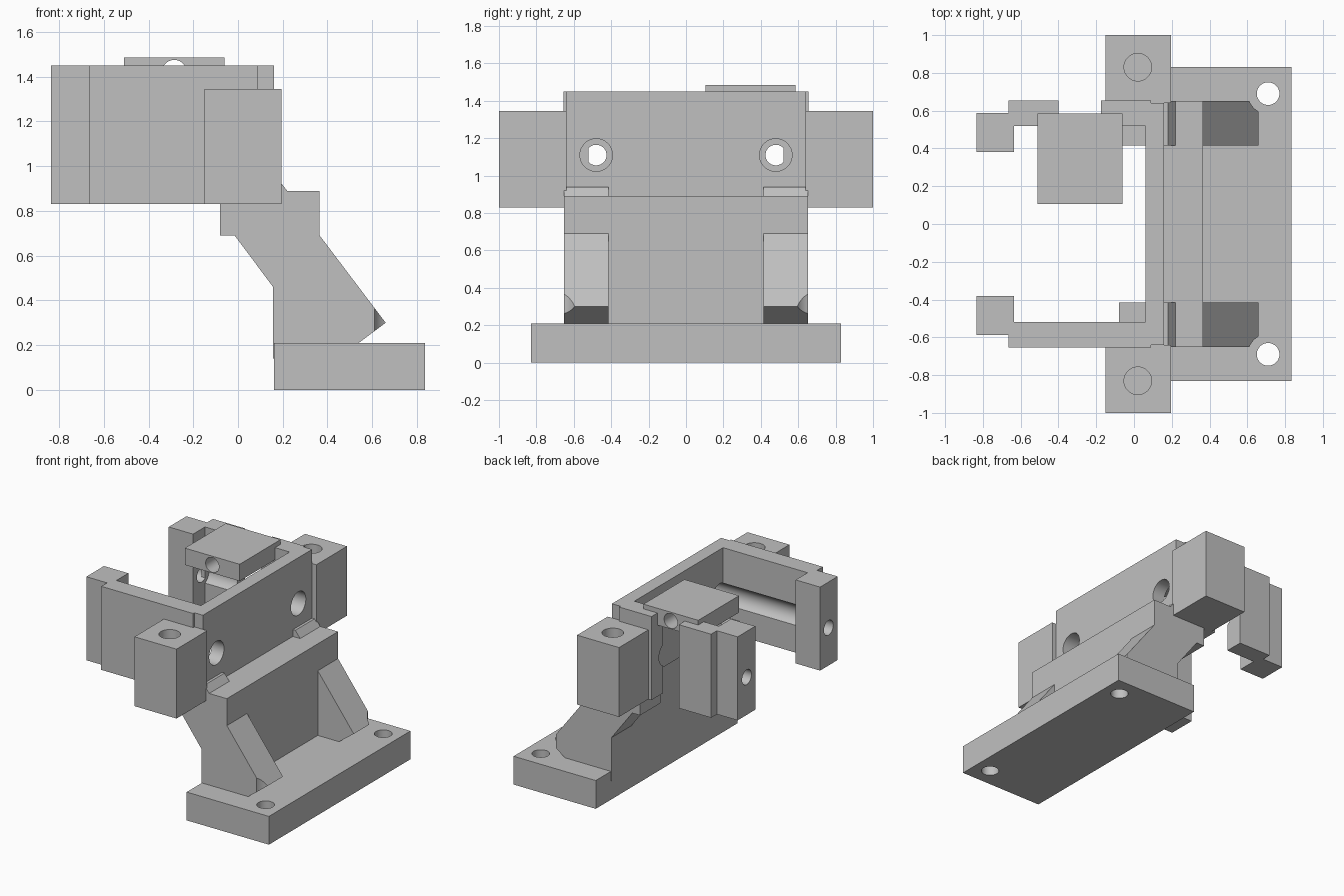
import bpy, bmesh, math
from mathutils import Matrix

if "Cube" in bpy.data.objects:
    bpy.data.objects.remove(bpy.data.objects["Cube"], do_unlink=True)

grey = bpy.data.materials.new("plain grey")
grey.use_nodes = True
COLOUR = (0.53, 0.53, 0.53, 1)
grey.diffuse_color = COLOUR
grey.node_tree.nodes["Principled BSDF"].inputs["Base Color"].default_value = COLOUR


def finish(name, bm):
    bmesh.ops.recalc_face_normals(bm, faces=bm.faces)
    mesh = bpy.data.meshes.new(name)
    bm.to_mesh(mesh)
    bm.free()
    mesh.materials.append(grey)
    ob = bpy.data.objects.new(name, mesh)
    bpy.context.collection.objects.link(ob)
    return ob


def extrude(name, profile, y0, y1):
    """Extrude an x-z profile along y."""
    bm = bmesh.new()
    face = bm.faces.new([bm.verts.new((x, y0, z)) for x, z in profile])
    new = bmesh.ops.extrude_face_region(bm, geom=[face])["geom"]
    verts = [v for v in new if isinstance(v, bmesh.types.BMVert)]
    bmesh.ops.translate(bm, verts=verts, vec=(0, y1 - y0, 0))
    return finish(name, bm)


def box(name, x0, x1, y0, y1, z0, z1):
    return extrude(name, [(x0, z0), (x1, z0), (x1, z1), (x0, z1)], min(y0, y1), max(y0, y1))


def drill(ob, axis, centre, radius, length):
    """Cut a round hole along the given axis."""
    turn = {"X": Matrix.Rotation(math.pi / 2, 4, "Y"),
            "Y": Matrix.Rotation(math.pi / 2, 4, "X"), "Z": Matrix()}[axis]
    bm = bmesh.new()
    bmesh.ops.create_cone(bm, cap_ends=True, segments=48, radius1=radius, radius2=radius,
                          depth=length, matrix=Matrix.Translation(centre) @ turn)
    cutter = finish("hole_cutter", bm)
    cutter.hide_render = True
    mod = ob.modifiers.new("hole", "BOOLEAN")
    mod.operation, mod.solver, mod.object = "DIFFERENCE", "EXACT", cutter
    bpy.context.view_layer.objects.active = ob
    bpy.ops.object.modifier_apply(modifier=mod.name)
    bpy.data.objects.remove(cutter, do_unlink=True)


# Foot plate and upright web
base = box("base_plate", 0.16, 0.835, -0.83, 0.83, 0, 0.21)
box("upright_web", 0.157, 0.365, -0.42, 0.42, 0.14, 0.89)

# Upright back plate of the holder
back = box("holder_plate", 0.06, 0.16, -0.64, 0.64, 0.83, 1.45)

# Side bracket outline, with a hook at the top
bracket = [(-0.08, 0.69), (-0.015, 0.69), (0.157, 0.46), (0.157, 0.14), (0.54, 0.14),
           (0.54, 0.21), (0.66, 0.30), (0.365, 0.69), (0.365, 0.89), (0.22, 0.89),
           (0.18, 0.94), (-0.08, 0.94)]

ROD_Y, ROD_Z = 0.48, 1.11
for side, s in (("left", 1), ("right", -1)):
    drill(base, "Z", (0.71, s * 0.69, 0.1), 0.06, 1)
    drill(back, "X", (0.1, s * ROD_Y, ROD_Z), 0.087, 0.4)

    # Side bracket with clearance for the foot screw
    leg = extrude(f"{side}_bracket", bracket, s * 0.415, s * 0.652)
    drill(leg, "Z", (0.71, s * 0.69, 0.4), 0.107, 1)

    # Post with a blind socket
    post = box(f"{side}_post", -0.15, 0.195, s * 0.64, s, 0.83, 1.345)
    drill(post, "Z", (0.02, s * 0.83, 1.3), 0.073, 0.5)

    # Holder arms with a rod groove; one side has an open gap
    spans = [(-0.665, -0.4), (-0.175, 0.09)] if s > 0 else [(-0.665, 0.09)]
    for i, (x0, x1) in enumerate(spans):
        arm = box(f"{side}_arm_{i + 1}", x0, x1, s * 0.52, s * 0.655, 0.83, 1.45)
        drill(arm, "X", (-0.135, s * ROD_Y, ROD_Z), 0.087, 1)

    # Jaw at the end of the arm
    jaw = box(f"{side}_jaw", -0.835, -0.635, s * 0.38, s * 0.587, 0.83, 1.45)
    drill(jaw, "X", (-0.7, s * ROD_Y, ROD_Z), 0.055, 1)

# Cap block bridging the gap
cap = box("cap_block", -0.51, -0.06, 0.105, 0.585, 1.36, 1.485)
drill(cap, "Y", (-0.285, 0.35, 1.42), 0.055, 1)

# Smooth the bores while keeping edges crisp
bpy.ops.object.select_all(action="DESELECT")
for ob in bpy.context.collection.objects:
    if ob.type == "MESH" and grey.name in ob.data.materials:
        ob.select_set(True)
        bpy.context.view_layer.objects.active = ob
bpy.ops.object.shade_smooth_by_angle(angle=math.radians(30))
